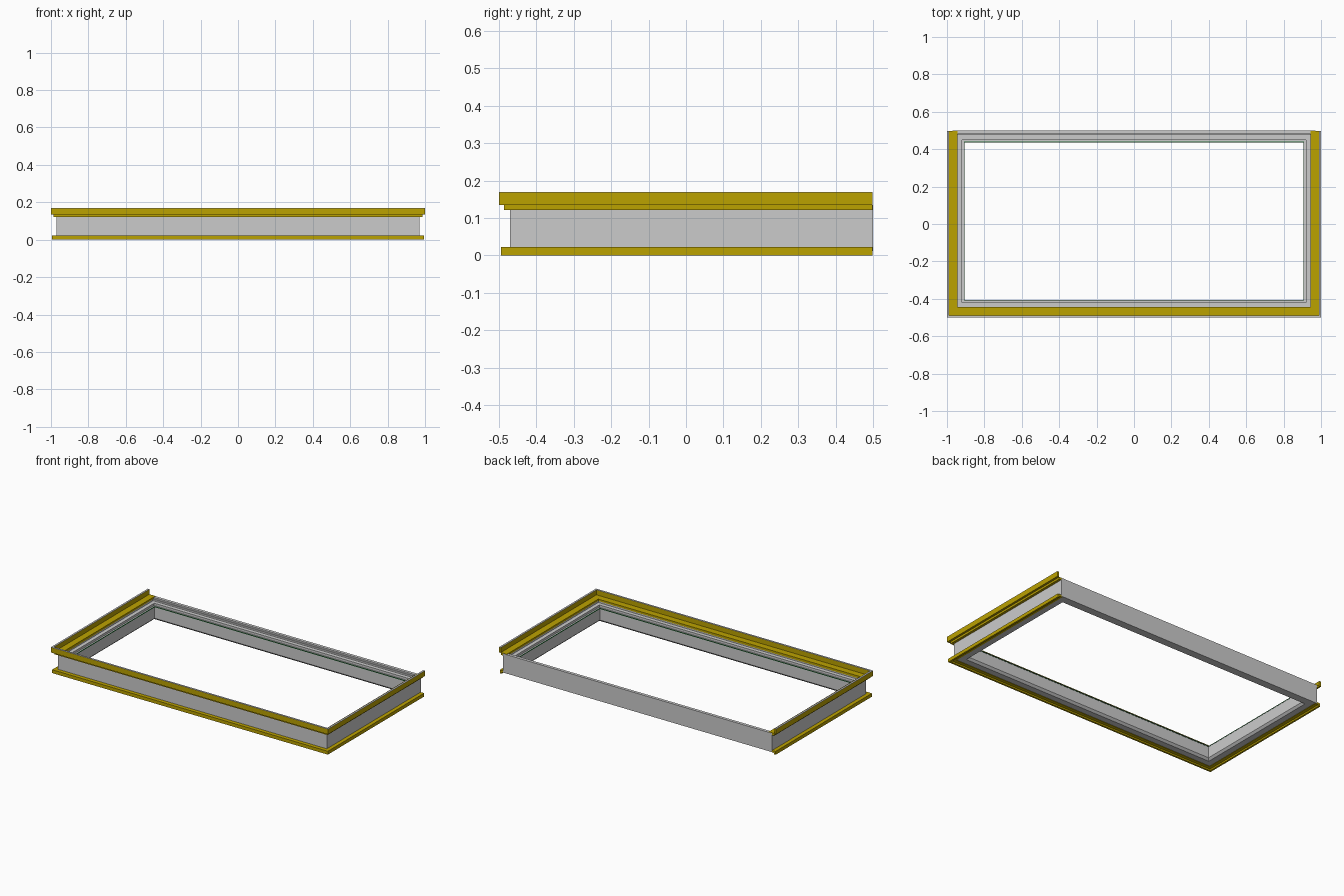
import bpy, bmesh

if "Cube" in bpy.data.objects:
    bpy.data.objects.remove(bpy.data.objects["Cube"])


def material(name, rgb):
    m = bpy.data.materials.new(name)
    m.diffuse_color = (*rgb, 1)
    m.use_nodes = True
    m.node_tree.nodes["Principled BSDF"].inputs["Base Color"].default_value = m.diffuse_color
    return m


YELLOW = material("yellow_trim", (0.5, 0.36, 0.0))
GREEN = material("green_edge", (0.02, 0.16, 0.04))


def sweep(name, profile, closed, mat=None):
    """Sweep (inset, z) points round the rectangle; open runs skip the back."""
    bm = bmesh.new()

    def corners(d):
        back = 0.53 - d if closed else 0.498
        return [(-1 + d, back), (-1 + d, -0.5 + d), (1 - d, -0.5 + d), (1 - d, back)]

    rings = [[bm.verts.new((*c, z)) for c in corners(d)] for d, z in profile]
    n = len(rings)
    for i in range(n):
        a, b = rings[i], rings[(i + 1) % n]
        for k in range(4 if closed else 3):
            j = (k + 1) % 4
            bm.faces.new((a[k], a[j], b[j], b[k]))
    if not closed:
        for k in (0, 3):
            bm.faces.new([r[k] for r in rings])
    bmesh.ops.recalc_face_normals(bm, faces=bm.faces)
    me = bpy.data.meshes.new(name)
    bm.to_mesh(me)
    bm.free()
    ob = bpy.data.objects.new(name, me)
    bpy.context.collection.objects.link(ob)
    if mat:
        me.materials.append(mat)
    return ob


def box(d0, d1, z0, z1):
    return [(d0, z0), (d0, z1), (d1, z1), (d1, z0)]


# Grey frame: flat outer wall, stepped inner face
sweep("frame", [(0.03, 0.012), (0.03, 0.135), (0.05, 0.135), (0.05, 0.125),
                (0.055, 0.125), (0.055, 0.115), (0.08, 0.115), (0.08, 0.1),
                (0.093, 0.1), (0.093, 0.025), (0.08, 0.012)], True)

# Thin green line on the inner upper edge
sweep("inner_edge_strip", box(0.09, 0.0945, 0.098, 0.102), True, GREEN)

# Yellow upper trim on three sides: raised lip plus ledge
sweep("upper_trim", [(0, 0.135), (0, 0.168), (0.012, 0.168), (0.012, 0.137),
                     (0.055, 0.137), (0.055, 0.122), (0.014, 0.122),
                     (0.014, 0.135)], False, YELLOW)

# Grey cap on the lip
sweep("lip_cap", box(0, 0.012, 0.168, 0.17), False)

# Yellow lower trim: angle with a downward lip
sweep("lower_trim", [(0.005, 0), (0.005, 0.022), (0.04, 0.022), (0.04, 0.01),
                     (0.017, 0.01), (0.017, 0)], False, YELLOW)
